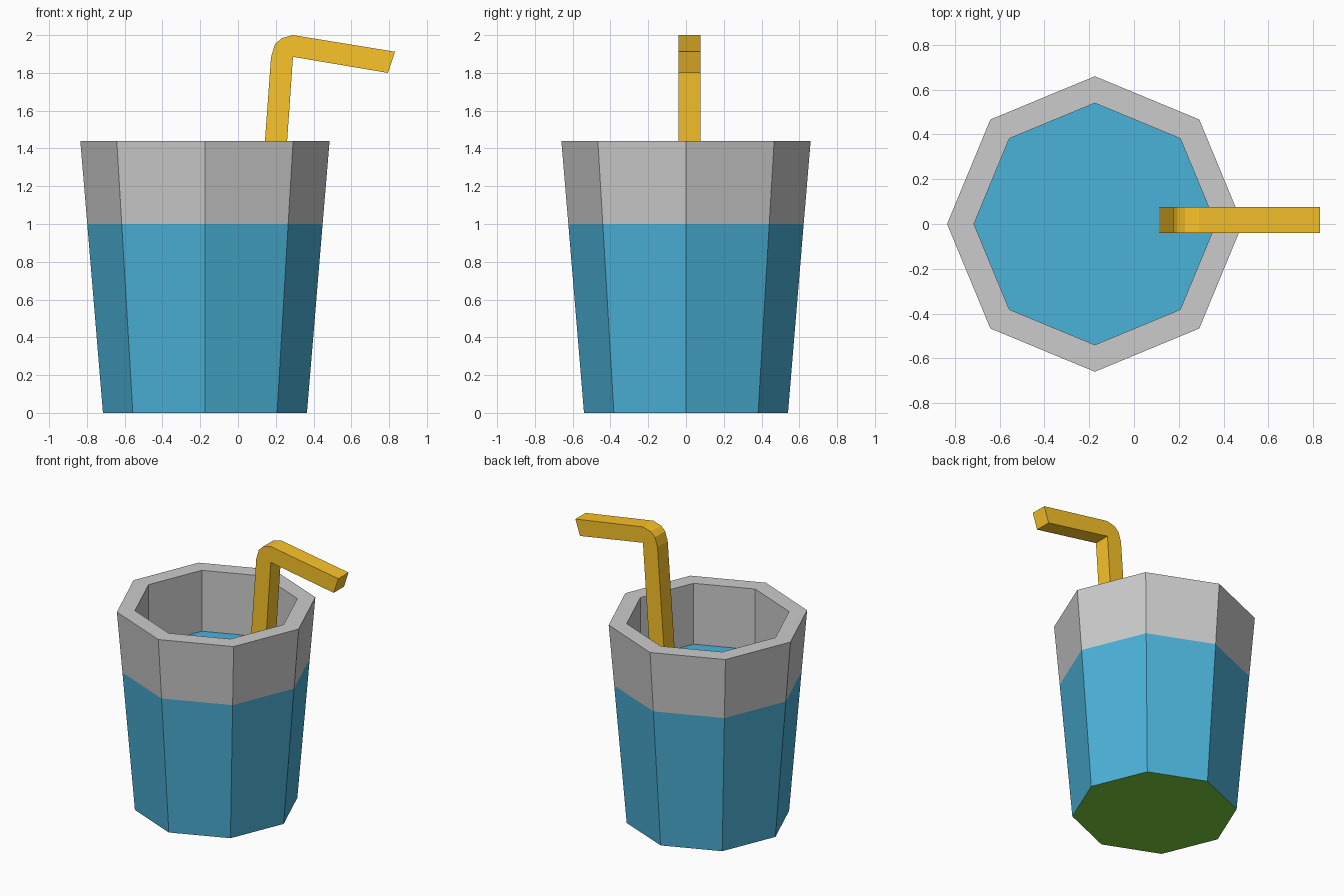
import bpy, bmesh
from math import cos, sin, pi

if "Cube" in bpy.data.objects:
    bpy.data.objects.remove(bpy.data.objects["Cube"])


def material(name, rgb):
    # sRGB 0-255 to linear
    lin = [((c / 255 + 0.055) / 1.055) ** 2.4 for c in rgb]
    mat = bpy.data.materials.new(name)
    mat.diffuse_color = (*lin, 1)
    mat.use_nodes = True
    mat.node_tree.nodes["Principled BSDF"].inputs["Base Color"].default_value = mat.diffuse_color
    return mat


def finish(name, bm, mats):
    bmesh.ops.recalc_face_normals(bm, faces=bm.faces)
    mesh = bpy.data.meshes.new(name)
    bm.to_mesh(mesh)
    bm.free()
    for m in mats:
        mesh.materials.append(m)
    obj = bpy.data.objects.new(name, mesh)
    bpy.context.collection.objects.link(obj)
    return obj


grey = material("glass_grey", (204, 204, 204))
blue = material("drink_blue", (75, 178, 216))
green = material("base_green", (125, 205, 58))
yellow = material("straw_yellow", (250, 195, 41))

# Glass: octagonal rings from the base, up the outside, over the rim, down to the drink
SIDES, CX = 8, -0.175
profile = [(0.54, 0), (0.623, 1.0), (0.66, 1.44), (0.54, 1.44), (0.54, 1.0)]
band_material = [1, 0, 0, 0]
bm = bmesh.new()
rings = [[bm.verts.new((CX + r * cos(2 * pi * i / SIDES), r * sin(2 * pi * i / SIDES), z))
          for i in range(SIDES)] for r, z in profile]
for a, b, mat in zip(rings, rings[1:], band_material):
    for i in range(SIDES):
        j = (i + 1) % SIDES
        bm.faces.new((a[i], a[j], b[j], b[i])).material_index = mat
bm.faces.new(rings[0]).material_index = 2   # green base
bm.faces.new(rings[-1]).material_index = 1  # drink surface
finish("glass", bm, [grey, blue, green])

# Bent straw: side outline extruded along y, foot dipped into the drink
outline = [(0.107, 0.95), (0.175, 1.884), (0.195, 1.95), (0.228, 1.982), (0.291, 2.0),
           (0.831, 1.912), (0.794, 1.80), (0.291, 1.885), (0.226, 0.95)]
bm = bmesh.new()
side = bm.faces.new([bm.verts.new((x, -0.041, z)) for x, z in outline])
ext = bmesh.ops.extrude_face_region(bm, geom=[side], use_keep_orig=True)
bmesh.ops.translate(bm, vec=(0, 0.117, 0),
                    verts=[v for v in ext["geom"] if isinstance(v, bmesh.types.BMVert)])
finish("straw", bm, [yellow])
